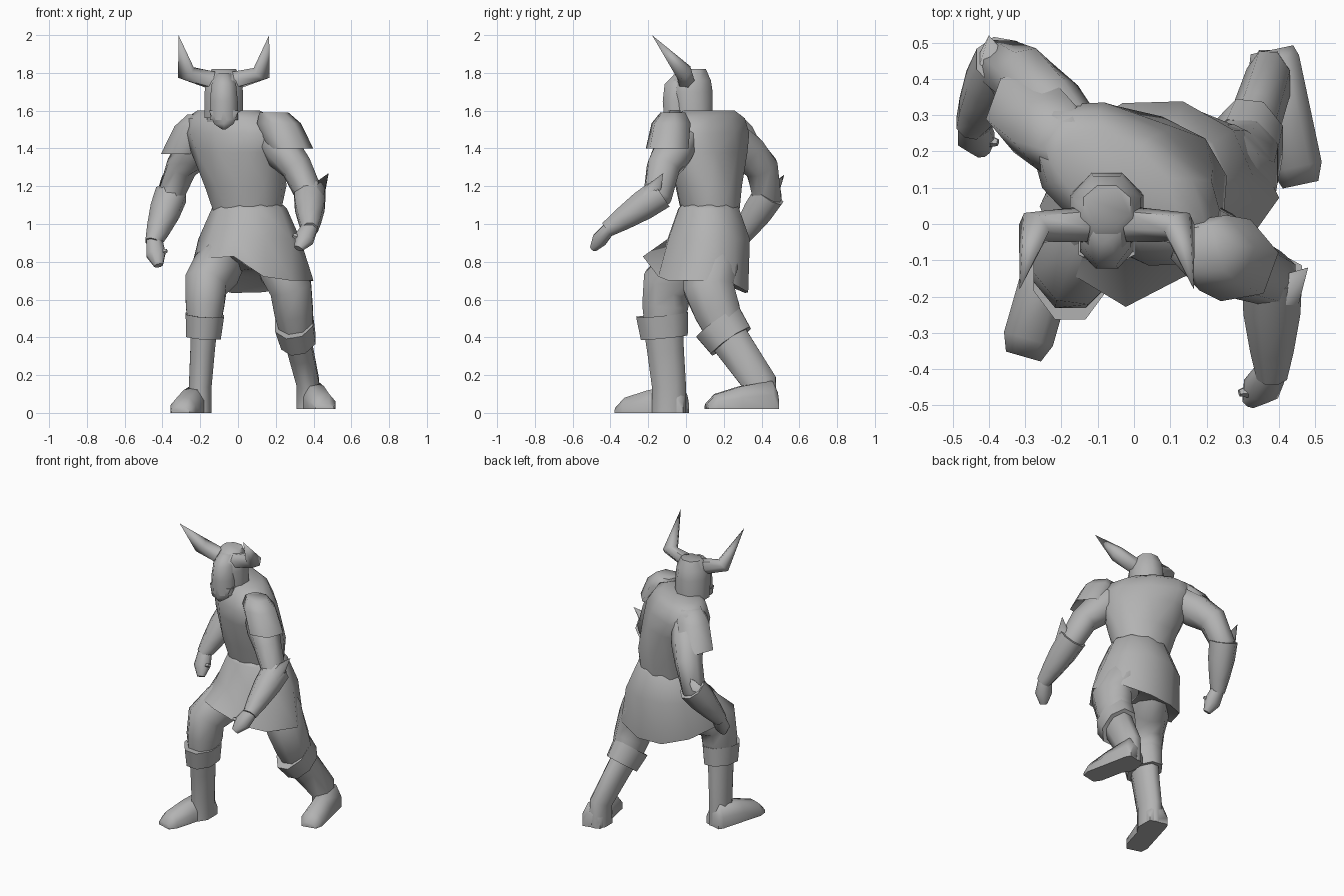
import bpy, bmesh, math
from mathutils import Vector, Matrix

cube = bpy.data.objects.get("Cube")
if cube:
    bpy.data.objects.remove(cube)

shade = (.45, .45, .45, 1)
grey = bpy.data.materials.new("plain_grey")
grey.use_nodes = True
grey.diffuse_color = shade
grey.node_tree.nodes["Principled BSDF"].inputs["Base Color"].default_value = shade


def skin(name, rings):
    """Join equal-length loops of points into one closed surface."""
    bm = bmesh.new()
    loops = [[bm.verts.new(point) for point in ring] for ring in rings]
    for lower, upper in zip(loops, loops[1:]):
        for i in range(len(lower)):
            bm.faces.new((lower[i - 1], lower[i], upper[i], upper[i - 1]))
    bm.faces.new(loops[0])
    bm.faces.new(loops[-1])
    bmesh.ops.remove_doubles(bm, verts=bm.verts, dist=.001)
    bmesh.ops.recalc_face_normals(bm, faces=bm.faces)
    mesh = bpy.data.meshes.new(name)
    bm.to_mesh(mesh)
    bm.free()
    mesh.materials.append(grey)
    part = bpy.data.objects.new(name, mesh)
    bpy.context.collection.objects.link(part)
    bpy.ops.object.select_all(action='DESELECT')
    part.select_set(True)
    bpy.context.view_layer.objects.active = part
    bpy.ops.object.shade_smooth_by_angle(angle=math.radians(65))


def ellipse(centre, width, depth, frame, sides):
    ring = []
    for i in range(sides):
        angle = math.tau * (i + .5) / sides
        ring.append(centre + frame @ Vector((width * math.cos(angle), depth * math.sin(angle), 0)))
    return ring


def stack(name, centres, widths, depths, yaws, sides=8):
    """Level elliptical rings, each turned about the vertical."""
    skin(name, [ellipse(Vector(centre), width, depth, Matrix.Rotation(math.radians(yaw), 3, 'Z'), sides)
                for centre, width, depth, yaw in zip(centres, widths, depths, yaws)])


def tube(name, path, radii, flatten=1, across=(1, 0, 0), sides=8):
    """Rings square to a path; flatten scales the radius seen from the side."""
    rings = []
    for i, (point, radius) in enumerate(zip(path, radii)):
        along = (path[min(i + 1, len(path) - 1)] - path[max(i - 1, 0)]).normalized()
        right = Vector(across)
        right = (right - along * right.dot(along)).normalized()
        frame = Matrix((right, along.cross(right), along)).transposed()
        rings.append(ellipse(point, radius, radius * flatten, frame, sides))
    skin(name, rings)


# Torso, twisted so the left shoulder leads
stack("torso",
      centres=[(.05, .13, 1.04), (.04, .12, 1.2), (0, .11, 1.38),
               (-.02, .11, 1.48), (-.04, .12, 1.56), (-.05, .12, 1.6)],
      widths=[.18, .22, .27, .31, .27, .19],
      depths=[.15, .18, .19, .18, .15, .11],
      yaws=[0, -12, -33, -36, -36, -36], sides=10)

# Skirt: circular rings above an uneven hem, raised at the front right
hem_radii = [.3, .22, .27, .34, .32, .28, .27, .29, .32, .31]
middle = Vector((.06, .12, 0))
start = math.radians(254)
peak = math.radians(238)
dip = math.radians(95)
waist, belt, hips, hem, lining = [], [], [], [], []
for i, reach in enumerate(hem_radii):
    angle = start + math.tau * i / len(hem_radii)
    outward = Vector((math.cos(angle), math.sin(angle) * .84, 0))
    lift = .15 * max(0, math.cos(angle - peak)) ** 4 - .07 * max(0, math.cos(angle - dip)) ** 2
    waist.append(middle + outward * .18 + Vector((0, 0, 1.1)))
    belt.append(middle + outward * .2 + Vector((0, 0, 1.08)))
    hips.append(middle + outward * .27 + Vector((0, 0, .92)))
    edge = Vector((math.cos(angle), math.sin(angle), 0)) * reach
    hem.append(edge + Vector((.06, .06, .7 + lift)))
    lining.append(hem[-1].lerp(Vector((.06, .08, .88)), .3))
skin("skirt", [waist, belt, hips, hem, lining])


def boot(name, heel, yaw):
    """Wedge foot running forward from the heel."""
    turn = Matrix.Rotation(math.radians(yaw), 3, 'Z')
    rings = []
    for run, half, height in [(0, .06, .09), (.03, .07, .15), (.2, .07, .12), (.33, .07, .08), (.38, .05, .03)]:
        outline = [(-half, 0), (half, 0), (half, height / 2), (half / 2, height),
                   (-half / 2, height), (-half, height / 2)]
        rings.append([heel + turn @ Vector((x, -run, z)) for x, z in outline])
    skin(name, rings)


def leg(label, hip, thigh, knee, ankle, heel, yaw):
    hip, thigh, knee, ankle, heel = map(Vector, (hip, thigh, knee, ankle, heel))
    shin = (ankle - knee).normalized()
    tube(label + "_thigh", [hip, hip.lerp(thigh, .5), thigh, thigh.lerp(knee, .5), knee],
         [.11, .13, .12, .11, .09], flatten=1.2)
    tube(label + "_knee_cuff", [knee - shin * .05, knee - shin * .07, knee + shin * .05, knee + shin * .04],
         [.07, .11, .1, .06], flatten=1.35)
    sole = Vector((ankle.x, ankle.y, heel.z))
    tube(label + "_shin", [knee, knee.lerp(ankle, .4), ankle, sole], [.075, .07, .065, .065], flatten=1.5)
    boot(label + "_boot", heel, yaw)


# Right leg steps forward, left leg pushes from behind
leg("right", hip=(-.06, .1, .84), thigh=(-.17, -.1, .68), knee=(-.18, -.12, .45),
    ankle=(-.2, -.09, .14), heel=(-.2, 0, 0), yaw=-16)
leg("left", hip=(.18, .14, .86), thigh=(.28, .12, .66), knee=(.31, .21, .42),
    ankle=(.37, .39, .16), heel=(.38, .48, .02), yaw=12)


def arm(label, side, shoulder, bend, elbow, wrist, fingers, guard, collar, rim):
    shoulder, bend, elbow, wrist, fingers, guard, collar, rim = map(
        Vector, (shoulder, bend, elbow, wrist, fingers, guard, collar, rim))
    fore = (wrist - elbow).normalized()
    tube(label + "_upper_arm", [shoulder, shoulder.lerp(bend, .5), bend, elbow, elbow + fore * .07],
         [.09, .1, .085, .075, .05], flatten=1.1)
    tube(label + "_forearm", [elbow - fore * .02, elbow.lerp(wrist, .3), elbow.lerp(wrist, .7), wrist],
         [.09, .085, .065, .045])
    # Pointed upper corner of the forearm guard
    tube(label + "_guard_point", [elbow.lerp(wrist, .25), guard], [.08, 0], sides=6)
    # Hand and thumb
    palm = wrist.lerp(fingers, .5)
    tube(label + "_hand", [wrist - fore * .02, palm, fingers], [.045, .055, .025], flatten=.8)
    tube(label + "_thumb", [palm, palm + Vector((-side * .06, -.01, .02))], [.03, .01],
         across=(0, 1, 0), sides=5)
    # Overhanging shoulder plate
    stack(label + "_shoulder_plate", [collar, collar.lerp(rim, .3), rim, rim.lerp(collar, .2)],
          widths=[.08, .12, .12, .08], depths=[.07, .11, .12, .08], yaws=[-20] * 4, sides=6)


arm("left", 1, shoulder=(.17, -.02, 1.46), bend=(.31, -.12, 1.3), elbow=(.38, -.15, 1.15),
    wrist=(.38, -.42, .97), fingers=(.32, -.49, .87), guard=(.48, -.12, 1.27),
    collar=(.19, -.07, 1.59), rim=(.28, -.1, 1.4))
arm("right", -1, shoulder=(-.17, .24, 1.46), bend=(-.3, .4, 1.3), elbow=(-.36, .43, 1.14),
    wrist=(-.45, .27, .9), fingers=(-.42, .2, .78), guard=(-.4, .52, 1.26),
    collar=(-.19, .22, 1.58), rim=(-.29, .31, 1.37))


def head_part(name, profile, sides=8):
    """Profile rows: depth position, height, half width, half depth."""
    stack(name, [(-.075, y, z) for y, z, half, deep in profile],
          [row[2] for row in profile], [row[3] for row in profile], [0] * len(profile), sides)


# Helmeted head with face and pointed beard
head_part("neck", [(.08, 1.5, .1, .11), (.04, 1.64, .09, .09)])
head_part("helmet", [(.04, 1.56, .11, .11), (.03, 1.7, .11, .12), (.03, 1.76, .1, .11), (.05, 1.82, .07, .06)])
head_part("face", [(-.05, 1.55, .08, .07), (-.04, 1.65, .08, .09), (-.03, 1.74, .07, .09), (0, 1.8, .04, .06)])
head_part("beard", [(-.09, 1.5, .01, .01), (-.08, 1.53, .06, .04), (-.05, 1.6, .09, .07)], sides=6)

# Horns run outward, then turn forward and up to a point
for label, side in (("left", 1), ("right", -1)):
    path = [Vector((side * out - .075, y, z)) for out, y, z in
            [(.06, 0, 1.76), (.2, -.01, 1.8), (.24, -.18, 2)]]
    tube(label + "_horn", path, [.05, .05, 0], across=(0, 1, .3), sides=6)
